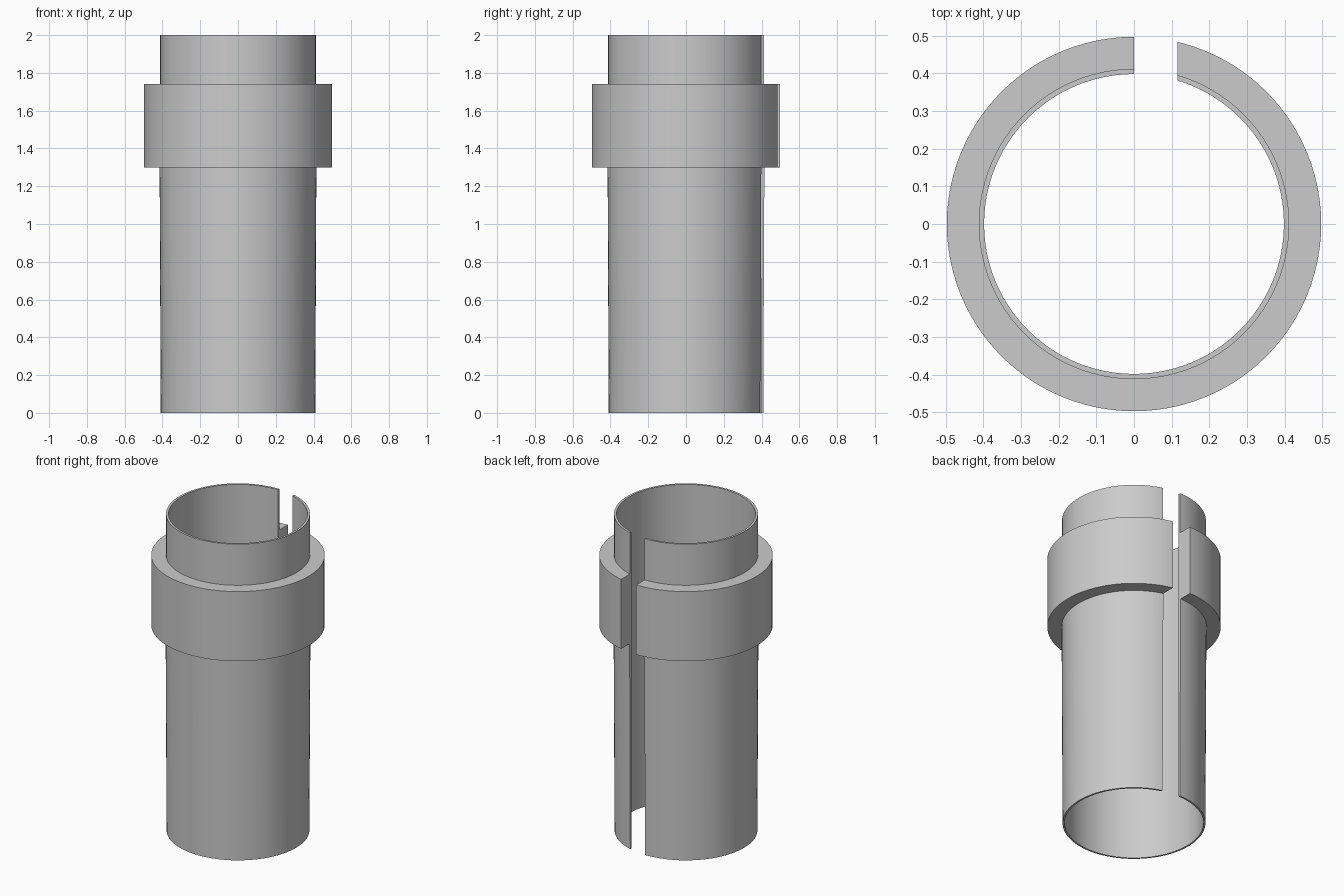
import bpy
import bmesh
import math

SEGMENTS = 96
SLOT_WIDTH = 0.115

if "Cube" in bpy.data.objects:
    bpy.data.objects.remove(bpy.data.objects["Cube"], do_unlink=True)

grey = bpy.data.materials.new("plain grey")
grey.use_nodes = True
colour = (0.6, 0.6, 0.6, 1)
grey.diffuse_color = colour
grey.node_tree.nodes["Principled BSDF"].inputs["Base Color"].default_value = colour


def add_object(name, bm):
    bmesh.ops.recalc_face_normals(bm, faces=bm.faces)
    mesh = bpy.data.meshes.new(name)
    bm.to_mesh(mesh)
    bm.free()
    obj = bpy.data.objects.new(name, mesh)
    bpy.context.collection.objects.link(obj)
    mesh.materials.append(grey)
    return obj


def lathe(name, profile):
    """Turn a closed (radius, height) outline about the z axis."""
    bm = bmesh.new()
    rings = []
    for i in range(SEGMENTS):
        a = 2 * math.pi * i / SEGMENTS
        rings.append([bm.verts.new((r * math.cos(a), r * math.sin(a), z))
                      for r, z in profile])
    n = len(profile)
    for i, ring in enumerate(rings):
        after = rings[(i + 1) % SEGMENTS]
        for j in range(n):
            k = (j + 1) % n
            bm.faces.new((ring[j], after[j], after[k], ring[k]))
    return add_object(name, bm)


# Thin, slightly tapered sleeve with a thick collar, as one solid
sleeve = lathe("collared_sleeve", [
    (0.398, 0), (0.409, 0), (0.415, 1.3), (0.497, 1.3),
    (0.497, 1.74), (0.412, 1.74), (0.412, 2), (0.398, 2)])

# Parallel-sided slot down the whole back
bm = bmesh.new()
bmesh.ops.create_cube(bm, size=1)
for v in bm.verts:
    v.co.x = SLOT_WIDTH * (v.co.x + 0.5)
    v.co.y = 0.5 + 0.6 * v.co.y
    v.co.z = 1 + 3 * v.co.z
cutter = add_object("slot_cutter", bm)
cutter.hide_render = True

slot = sleeve.modifiers.new("back slot", "BOOLEAN")
slot.operation = "DIFFERENCE"
slot.solver = "EXACT"
slot.object = cutter
bpy.ops.object.select_all(action="DESELECT")
sleeve.select_set(True)
bpy.context.view_layer.objects.active = sleeve
bpy.ops.object.modifier_apply(modifier=slot.name)
bpy.data.objects.remove(cutter, do_unlink=True)

# Smooth walls with crisp rims
bpy.ops.object.shade_smooth_by_angle(angle=math.radians(30))
